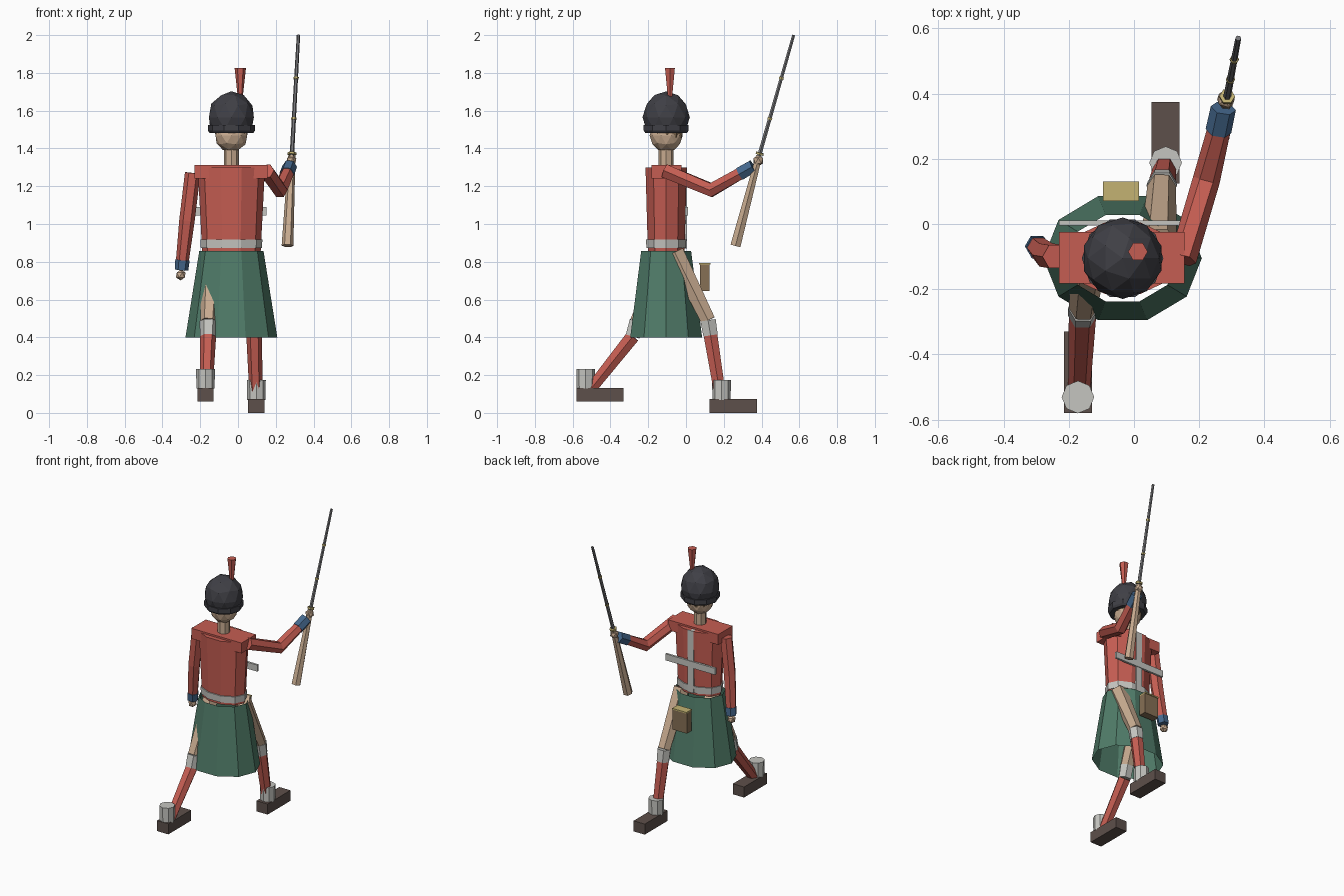
import bpy, bmesh, math
from mathutils import Vector

cube = bpy.data.objects.get("Cube")
if cube:
    bpy.data.objects.remove(cube)


def colour(name, *rgb):
    m = bpy.data.materials.new(name)
    m.use_nodes = True
    m.diffuse_color = (*rgb, 1)
    m.node_tree.nodes["Principled BSDF"].inputs["Base Color"].default_value = (*rgb, 1)
    return m


RED = colour("coat red", .56, .11, .085)
GREEN = colour("kilt green", .08, .2, .14)
WHITE = colour("off white", .56, .56, .53)
SKIN = colour("skin and pale wood", .58, .41, .28)
CAP = colour("cap black", .05, .05, .06)
BLUE = colour("cuff blue", .06, .14, .27)
GOLD = colour("brass", .55, .45, .17)
BOOT = colour("boot brown", .11, .08, .07)
STEEL = colour("gun steel", .18, .18, .19)
LEATHER = colour("leather", .24, .16, .09)


def finish(name, bm, *mats):
    bmesh.ops.recalc_face_normals(bm, faces=bm.faces)
    me = bpy.data.meshes.new(name)
    bm.to_mesh(me)
    bm.free()
    for m in mats:
        me.materials.append(m)
    ob = bpy.data.objects.new(name, me)
    bpy.context.collection.objects.link(ob)
    return ob


def tube(name, path, mats, sides=6, capped=True):
    """Faceted tube; path holds (point, rx, ry), mats one colour per segment."""
    pts = [Vector(p[0]) for p in path]
    bm = bmesh.new()
    rings = []
    for i, (p, rx, ry) in enumerate(path):
        t = Vector()
        if i > 0:
            t += (pts[i] - pts[i - 1]).normalized()
        if i < len(pts) - 1:
            t += (pts[i + 1] - pts[i]).normalized()
        t.normalize()
        u = (Vector((1, 0, 0)) - t * t.x).normalized()
        v = t.cross(u)
        angles = [math.tau * k / sides for k in range(sides)]
        rings.append([bm.verts.new(pts[i] + u * rx * math.cos(a) + v * ry * math.sin(a))
                      for a in angles])
    slots = list(dict.fromkeys(mats))
    for i, m in enumerate(mats):
        for k in range(sides):
            n = (k + 1) % sides
            f = bm.faces.new((rings[i][k], rings[i][n], rings[i + 1][n], rings[i + 1][k]))
            f.material_index = slots.index(m)
    if capped:
        bm.faces.new(rings[0]).material_index = slots.index(mats[0])
        bm.faces.new(rings[-1]).material_index = slots.index(mats[-1])
    return finish(name, bm, *slots)


def limb(name, path, mats, sides=6):
    return tube(name, [(p, r, r) for p, r in path], mats, sides)


def box(name, lo, hi, mat):
    lo, hi = Vector(lo), Vector(hi)
    bm = bmesh.new()
    bmesh.ops.create_cube(bm, size=1)
    for v in bm.verts:
        v.co = (lo + hi) / 2 + v.co * (hi - lo)
    return finish(name, bm, mat)


def ball(name, centre, r, mat, sz=1, detail=1, cut=None):
    bm = bmesh.new()
    bmesh.ops.create_icosphere(bm, subdivisions=detail, radius=r)
    for v in bm.verts:
        v.co = Vector(centre) + Vector((v.co.x, v.co.y, v.co.z * sz))
    if cut is not None:
        bmesh.ops.bisect_plane(bm, geom=bm.verts[:] + bm.edges[:] + bm.faces[:],
                               plane_co=(0, 0, cut), plane_no=(0, 0, -1), clear_outer=True)
    return finish(name, bm, mat)


X, Y = -.035, -.105


def at(z):
    return (X, Y, z)


# Torso, belt and kilt
tube("coat_body", [(at(.855), .155, .102), (at(1.3), .178, .115)], [RED], 10)
tube("waist_belt", [(at(.872), .162, .11), (at(.918), .164, .112)], [WHITE], 10)
box("shoulders", (-.23, -.183, 1.24), (.155, -.025, 1.312), RED)
tube("kilt", [(at(.4), .243, .2), (at(.857), .17, .139)], [GREEN], 10, capped=False)

# Crossed back straps and pouch
box("back_strap_vertical", (-.06, -.02, .87), (-.015, .006, 1.3), WHITE)
box("back_strap_level", (-.23, -.005, 1.045), (.152, .01, 1.09), WHITE)
box("pouch", (-.095, .073, .645), (.015, .125, .785), LEATHER)
box("pouch_lid", (-.095, .07, .785), (.015, .13, .794), GOLD)

# Head and cap
limb("neck", [(at(1.3), .04), (at(1.43), .04)], [SKIN], 8)
ball("head", at(1.468), .088, SKIN, detail=2)
limb("hair_band", [((X, Y + .005, 1.455), .08), ((X, Y + .005, 1.5), .091)], [LEATHER], 10)
ball("fur_cap", at(1.565), .125, CAP, sz=1.1, detail=2, cut=1.49)
limb("cap_brim", [(at(1.482), .116), (at(1.495), .125), (at(1.525), .125)], [CAP, CAP], 10)
limb("plume", [((.012, -.085, 1.67), .013), ((.012, -.085, 1.825), .03)], [RED])

# Arms
limb("left_arm", [((.15, -.11, 1.28), .042), ((.222, .135, 1.18), .042),
                  ((.262, .295, 1.272), .036)], [RED, RED])
limb("left_cuff", [((.259, .285, 1.266), .04), ((.274, .355, 1.306), .039)], [BLUE])
ball("left_hand", (.282, .383, 1.335), .03, SKIN)
limb("right_arm", [((-.24, -.1, 1.27), .041), ((-.27, -.095, 1.02), .041),
                   ((-.295, -.072, .8), .034)], [RED, RED])
limb("right_cuff", [((-.294, -.073, .81), .038), ((-.299, -.068, .757), .036)], [BLUE])
ball("right_hand", (-.303, -.066, .73), .029, SKIN)

# Musket
butt, grip, muzzle = Vector((.262, .262, .885)), Vector((.285, .387, 1.36)), Vector((.32, .57, 2))
limb("musket_stock", [(butt, .031), (grip, .019)], [SKIN])
limb("musket_barrel", [(grip, .012), (muzzle, .009)], [STEEL])
for i, f in enumerate((.01, .3, .635)):
    r = .024 if i == 0 else .014
    limb(f"musket_ring_{i}", [(grip.lerp(muzzle, f), r), (grip.lerp(muzzle, f + .018), r)], [GOLD])

# Legs: hip, knee, garter bottom and ankle, then gaiter and boot
legs = {
    "left": [(.075, -.06, .85), (.085, .117, .49), (.086, .13, .41), (.095, .183, .08)],
    "right": [(-.135, -.09, .85), (-.156, -.258, .485), (-.158, -.282, .405), (-.168, -.505, .125)],
}
for side, (hip, knee, calf, ankle) in legs.items():
    limb(f"{side}_thigh", [(hip, .056), (knee, .044)], [SKIN])
    limb(f"{side}_garter", [(knee, .047), (calf, .044)], [WHITE])
    limb(f"{side}_stocking", [(calf, .042), (ankle, .034)], [RED])
for side, x, y, z in (("left", .097, .125, 0), ("right", -.172, -.58, .06)):
    box(f"{side}_boot", (x - .043, y, z), (x + .043, y + .25, z + .073), BOOT)
    cy = y + (.063 if side == "left" else .049)
    limb(f"{side}_gaiter", [((x, cy, z + .068), .048), ((x, cy, z + .173), .05)], [WHITE], 8)
